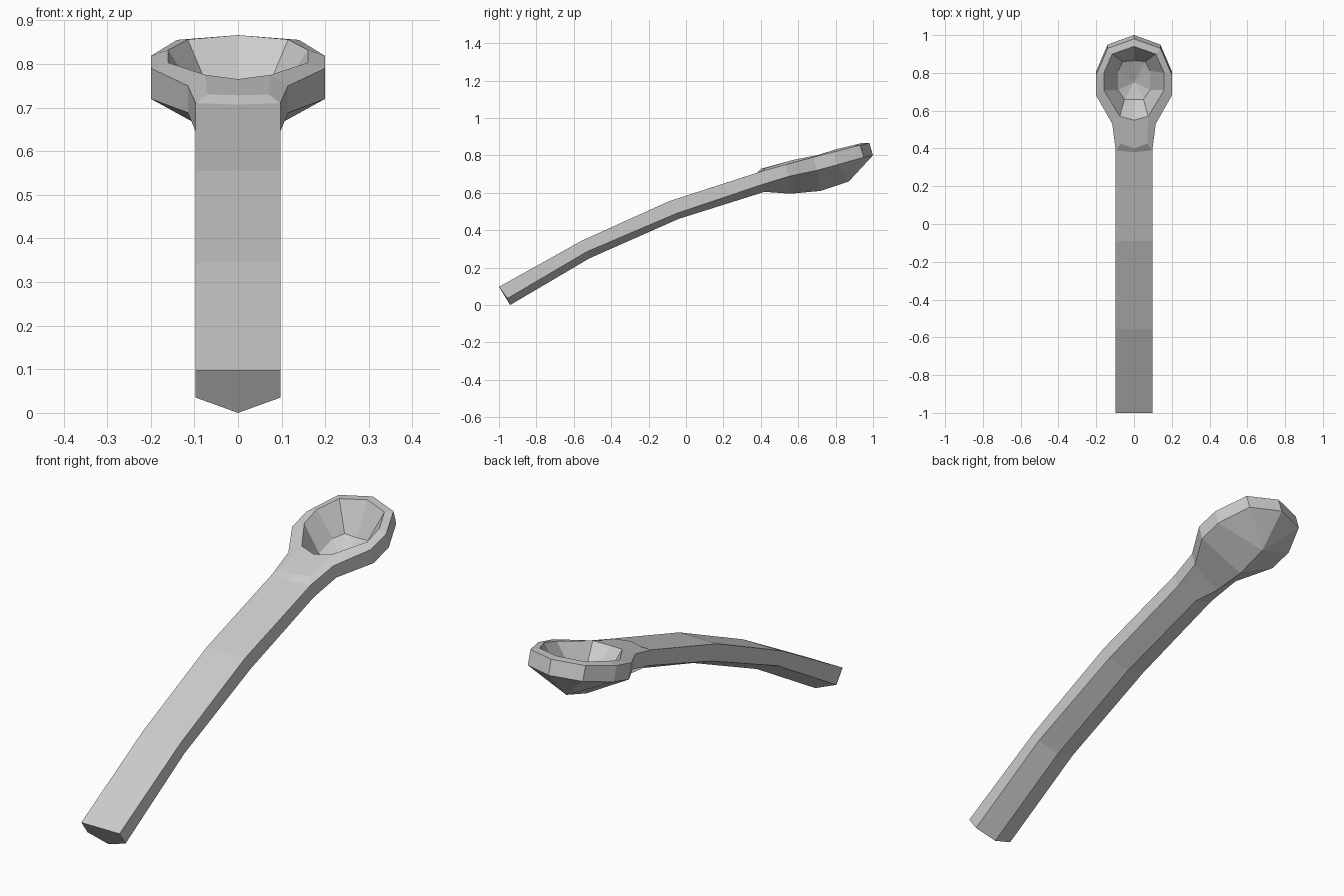
import bpy, bmesh

if "Cube" in bpy.data.objects:
    bpy.data.objects.remove(bpy.data.objects["Cube"])

# Half outline stations, handle end to bowl tip: upper edge, lower edge, keel
outer = [(.097, -1, .097), (.097, -.555, .345), (.097, -.09, .555), (.097, .39, .71),
         (.115, .53, .75), (.2, .68, .79), (.2, .79, .818), (.14, .93, .855), (0, .98, .866)]
lower = [(.097, -.955, .035), (.097, -.53, .285), (.097, -.05, .49), (.097, .41, .645),
         (.115, .55, .688), (.2, .70, .72), (.2, .81, .75), (.14, .95, .79), (0, 1, .80)]
keel = [(0, -.94, 0), (0, -.515, .25), (0, -.04, .46), (0, .42, .605),
        (0, .56, .595), (0, .72, .61), (0, .87, .66), (0, .87, .66), (0, .87, .66)]
# Bowl mouth and floor rings, starting on the centre line beside the handle
mouth = [(0, .55, .765), (.075, .57, .775), (.16, .71, .803), (.16, .80, .832),
         (.115, .90, .856), (0, .94, .866)]
floor = [(0, .66, .668), (.05, .66, .672), (.085, .71, .685), (.085, .81, .715),
         (.06, .86, .725), (0, .865, .72)]
floor_mid = (0, .75, .66)

bm = bmesh.new()


def face(*points, side):
    pts = list(dict.fromkeys(points))
    if len(pts) > 2:
        bm.faces.new([bm.verts.new((side * x, y, z)) for x, y, z in pts])


def strip(a, b, side):
    for i in range(len(a) - 1):
        face(a[i], a[i + 1], b[i + 1], b[i], side=side)


for s in (1, -1):
    # Outer sides and underside
    strip(outer, lower, s)
    strip(lower, keel, s)
    # Handle top and end cap
    top = [(0, y, z) for x, y, z in outer[:3]] + [(0, .38, .707)]
    strip(top, outer[:4], s)
    face(top[0], outer[0], lower[0], keel[0], side=s)
    # Raised step where the handle meets the bowl
    step, corner = (0, .40, .728), (.07, .425, .73)
    face(top[3], outer[3], corner, step, side=s)
    face(outer[3], outer[4], mouth[1], corner, side=s)
    face(step, corner, mouth[1], mouth[0], side=s)
    # Rim, inner wall and bowl floor
    strip(outer[4:], mouth[1:], s)
    strip(mouth, floor, s)
    for i in range(5):
        face(floor[i], floor[i + 1], floor_mid, side=s)

bmesh.ops.remove_doubles(bm, verts=bm.verts, dist=0.0005)
bmesh.ops.recalc_face_normals(bm, faces=bm.faces)
mesh = bpy.data.meshes.new("spoon")
bm.to_mesh(mesh)
bm.free()
bpy.context.collection.objects.link(bpy.data.objects.new("spoon", mesh))
